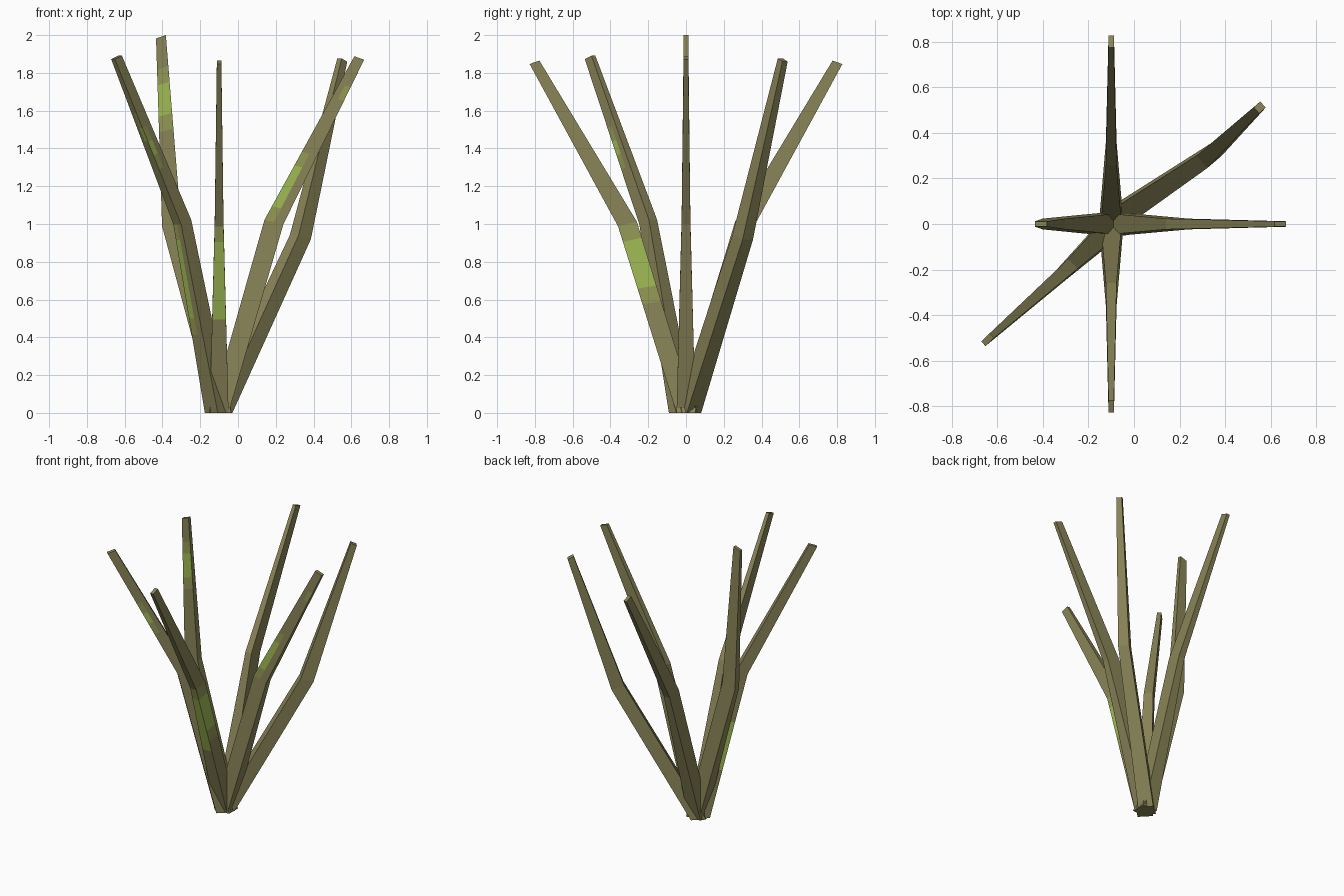
import bpy, bmesh
from mathutils import Vector

if "Cube" in bpy.data.objects:
    bpy.data.objects.remove(bpy.data.objects["Cube"])

def mat(name, c):
    m = bpy.data.materials.new(name)
    m.diffuse_color = (*c, 1)
    m.use_nodes = True
    m.node_tree.nodes["Principled BSDF"].inputs["Base Color"].default_value = m.diffuse_color
    return m

MATS = [mat("olive_bark", (0.255, 0.232, 0.098)),
        mat("moss_green", (0.35, 0.49, 0.09)),
        mat("moss_edge", (0.29, 0.32, 0.088))]
ROWS = 12  # rows per half branch, so moss can be cut into the faces

def ring(centre, r, hr, ht, tilt):
    """Four corners plus side midpoints; the outer edge sits lower by tilt."""
    t = Vector((0, 0, 1)).cross(r)
    c = [centre + r * (a * hr) + t * (b * ht) - Vector((0, 0, a * tilt))
         for a, b in ((1, -1), (1, 1), (-1, 1), (-1, -1))]
    out = []
    for i in range(4):
        out += [c[i], (c[i] + c[(i + 1) % 4]) / 2]
    return out

def branch(name, pts, direction, hr, ht, moss):
    """Bent tapering square branch; moss = (strips, low z, high z)."""
    r = Vector(direction).normalized()
    tilts = (0, 0.012, 0.009)
    keys = [ring(Vector(p), r, a, b, k) for p, a, b, k in zip(pts, hr, ht, tilts)]
    bm = bmesh.new()
    rings = []
    for j in range(2 * ROWS + 1):
        seg = min(j // ROWS, 1)
        f = j / ROWS - seg
        rings.append([bm.verts.new(a.lerp(b, f))
                      for a, b in zip(keys[seg], keys[seg + 1])])
    for lo, hi in zip(rings, rings[1:]):
        for i in range(8):
            k = (i + 1) % 8
            face = bm.faces.new((lo[i], lo[k], hi[k], hi[i]))
            z = face.calc_center_median().z
            for strips, z0, z1 in moss:
                if i in strips and z0 < z < z1:
                    edge = min(z - z0, z1 - z) < 0.06
                    face.material_index = 2 if edge else 1
    bm.faces.new(rings[0][::-1])
    bm.faces.new(rings[-1])
    bmesh.ops.recalc_face_normals(bm, faces=bm.faces)
    me = bpy.data.meshes.new(name)
    bm.to_mesh(me)
    bm.free()
    for m in MATS:
        me.materials.append(m)
    bpy.context.collection.objects.link(bpy.data.objects.new(name, me))

HR, HT = (0.05, 0.05, 0.026), (0.05, 0.0235, 0.012)

# strips: 0-1 outer side, 2-3 and 6-7 flanks, 4-5 inner side
branch("right_branch", [(-0.10, 0, 0), (0.19, 0, 1.01), (0.642, 0, 1.879)],
       (1, 0, 0), HR, HT, [((6,), 1.0, 1.38), ((7,), 1.65, 1.76)])
branch("left_branch", [(-0.085, 0, 0), (-0.352, 0, 1.0), (-0.408, 0, 1.991)],
       (-1, 0, 0), HR, HT, [((2, 3), 1.5, 1.82)])
branch("front_branch", [(-0.10, 0, 0), (-0.10, -0.31, 1.0), (-0.10, -0.802, 1.856)],
       (0, -1, 0), HR, HT, [((2, 3), 0.58, 1.0), ((0, 1), 0.46, 0.98)])
branch("back_branch", [(-0.10, 0, 0), (-0.10, 0.31, 1.0), (-0.10, 0.802, 1.856)],
       (0, 1, 0), HR, HT, [])
branch("back_right_branch", [(-0.10, 0.01, 0), (0.33, 0.30, 0.93), (0.552, 0.512, 1.868)],
       (0.76, 0.65, 0), (0.05, 0.042, 0.019), (0.05, 0.036, 0.018), [])
branch("front_left_branch", [(-0.105, -0.02, 0), (-0.295, -0.2, 1.01), (-0.643, -0.508, 1.882)],
       (-1, -0.95, 0), (0.05, 0.037, 0.026), (0.05, 0.03, 0.014),
       [((0,), 0.45, 1.0), ((7,), 0.3, 0.7), ((2,), 1.3, 1.5), ((1,), 1.4, 1.55)])
